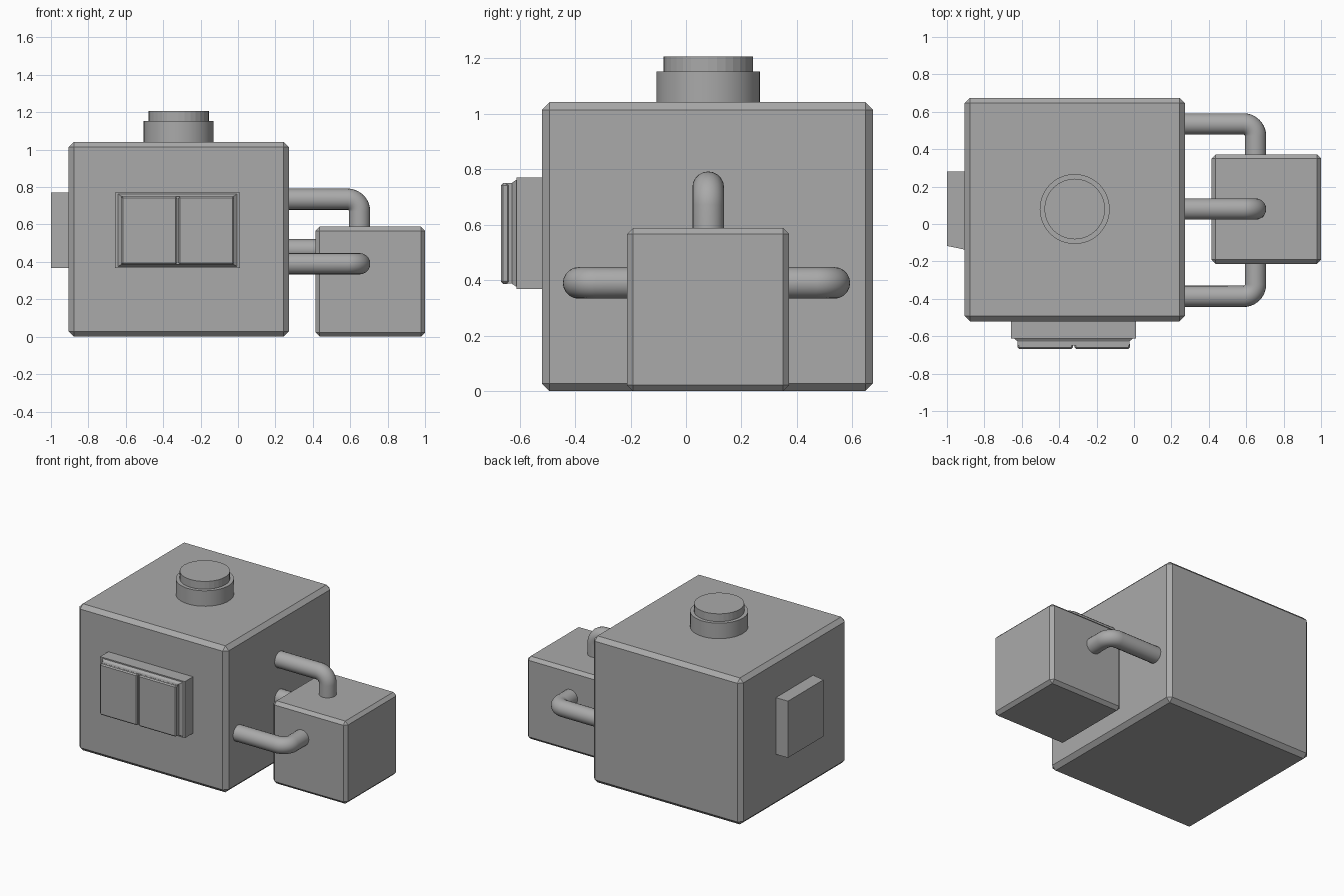
import bpy, bmesh, math
from mathutils import Vector

cube = bpy.data.objects.get("Cube")
if cube:
    bpy.data.objects.remove(cube)

grey = bpy.data.materials.new("plain grey")
grey.use_nodes = True
colour = (0.4, 0.4, 0.4, 1)
grey.diffuse_color = colour
grey.node_tree.nodes["Principled BSDF"].inputs["Base Color"].default_value = colour


def finish(name, bm):
    bmesh.ops.recalc_face_normals(bm, faces=bm.faces)
    mesh = bpy.data.meshes.new(name)
    bm.to_mesh(mesh)
    bm.free()
    mesh.materials.append(grey)
    obj = bpy.data.objects.new(name, mesh)
    bpy.context.collection.objects.link(obj)
    return obj


def box(name, low, high, chamfer=0):
    low, high = Vector(low), Vector(high)
    bm = bmesh.new()
    bmesh.ops.create_cube(bm, size=1)
    bmesh.ops.scale(bm, vec=high - low, verts=bm.verts)
    bmesh.ops.translate(bm, vec=(low + high) / 2, verts=bm.verts)
    if chamfer:
        bmesh.ops.bevel(bm, geom=bm.edges[:], offset=chamfer, segments=1, affect='EDGES')
    return finish(name, bm)


def smooth(obj):
    bpy.ops.object.select_all(action='DESELECT')
    obj.select_set(True)
    bpy.context.view_layer.objects.active = obj
    bpy.ops.object.shade_smooth_by_angle(angle=math.radians(35))


def disc(name, radius, bottom, top, sides):
    bm = bmesh.new()
    bmesh.ops.create_cone(bm, cap_ends=True, segments=sides, radius1=radius,
                          radius2=radius, depth=top - bottom)
    bmesh.ops.translate(bm, vec=(-0.317, 0.08, (bottom + top) / 2), verts=bm.verts)
    return finish(name, bm)


def pipe(name, start, corner=None, end=None, bend=0.065):
    """Round pipe from start to end, with an optional rounded elbow at corner."""
    start, end = Vector(start), Vector(end)
    path = [start]
    if corner:
        corner = Vector(corner)
        a, b = (start - corner).normalized(), (end - corner).normalized()
        centre = corner + (a + b) * bend
        for i in range(11):
            t = math.pi / 2 * i / 10
            path.append(centre - b * bend * math.cos(t) - a * bend * math.sin(t))
    path.append(end)
    curve = bpy.data.curves.new(name, 'CURVE')
    curve.dimensions = '3D'
    curve.bevel_depth = 0.057
    curve.bevel_resolution = 8
    curve.use_fill_caps = True
    spline = curve.splines.new('POLY')
    spline.points.add(len(path) - 1)
    for point, co in zip(spline.points, path):
        point.co = (*co, 1)
    curve.materials.append(grey)
    obj = bpy.data.objects.new(name, curve)
    bpy.context.collection.objects.link(obj)
    bpy.ops.object.select_all(action='DESELECT')
    obj.select_set(True)
    bpy.context.view_layer.objects.active = obj
    bpy.ops.object.convert(target='MESH')
    smooth(obj)


# Large and small housings
box("main_housing", (-0.905, -0.52, 0), (0.272, 0.675, 1.042), 0.028)
box("side_housing", (0.415, -0.213, 0), (1.0, 0.372, 0.588), 0.022)

# Stepped round cap on the roof
smooth(disc("cap_base", 0.187, 1.03, 1.152, 48))
disc("cap_top", 0.162, 1.14, 1.207, 32)

# Front window frame: stepped rectangular rings closing toward the panels
rings = [(0, -0.50), (0, -0.612), (0.015, -0.612), (0.035, -0.628), (0.035, -0.65)]
bm = bmesh.new()
loops = []
for inset, y in rings:
    x0, x1, z0, z1 = -0.657 + inset, 0.01 - inset, 0.368 + inset * 0.55, 0.77 - inset * 0.55
    loops.append([bm.verts.new(p) for p in
                  ((x0, y, z0), (x1, y, z0), (x1, y, z1), (x0, y, z1))])
for lower, upper in zip(loops, loops[1:]):
    for i in range(4):
        j = (i + 1) % 4
        bm.faces.new((lower[i], lower[j], upper[j], upper[i]))
bm.faces.new(loops[0])
bm.faces.new(loops[-1])
finish("window_frame", bm)

# Two window panels separated by a narrow groove
for side, x0, x1 in (("right", -0.622, -0.327), ("left", -0.317, -0.022)):
    box("window_panel_" + side, (x0, -0.668, 0.387), (x1, -0.635, 0.75), 0.008)

# Plate on the right wall, its front edge slanting inward
plate = box("wall_plate", (-1.0, -0.139, 0.367), (-0.895, 0.282, 0.77))
for v in plate.data.vertices:
    if v.co.x < -0.95 and v.co.y < 0:
        v.co.y += 0.022

# Pipes joining the two housings
pipe("top_pipe", (0.24, 0.08, 0.735), (0.65, 0.08, 0.735), (0.65, 0.08, 0.56))
for name, y, inner in (("front_pipe", -0.387, -0.18), ("back_pipe", 0.535, 0.34)):
    pipe(name, (0.24, y, 0.39), (0.65, y, 0.39), (0.65, inner, 0.39))
pipe("middle_pipe", (0.24, 0.08, 0.465), end=(0.45, 0.08, 0.465))
